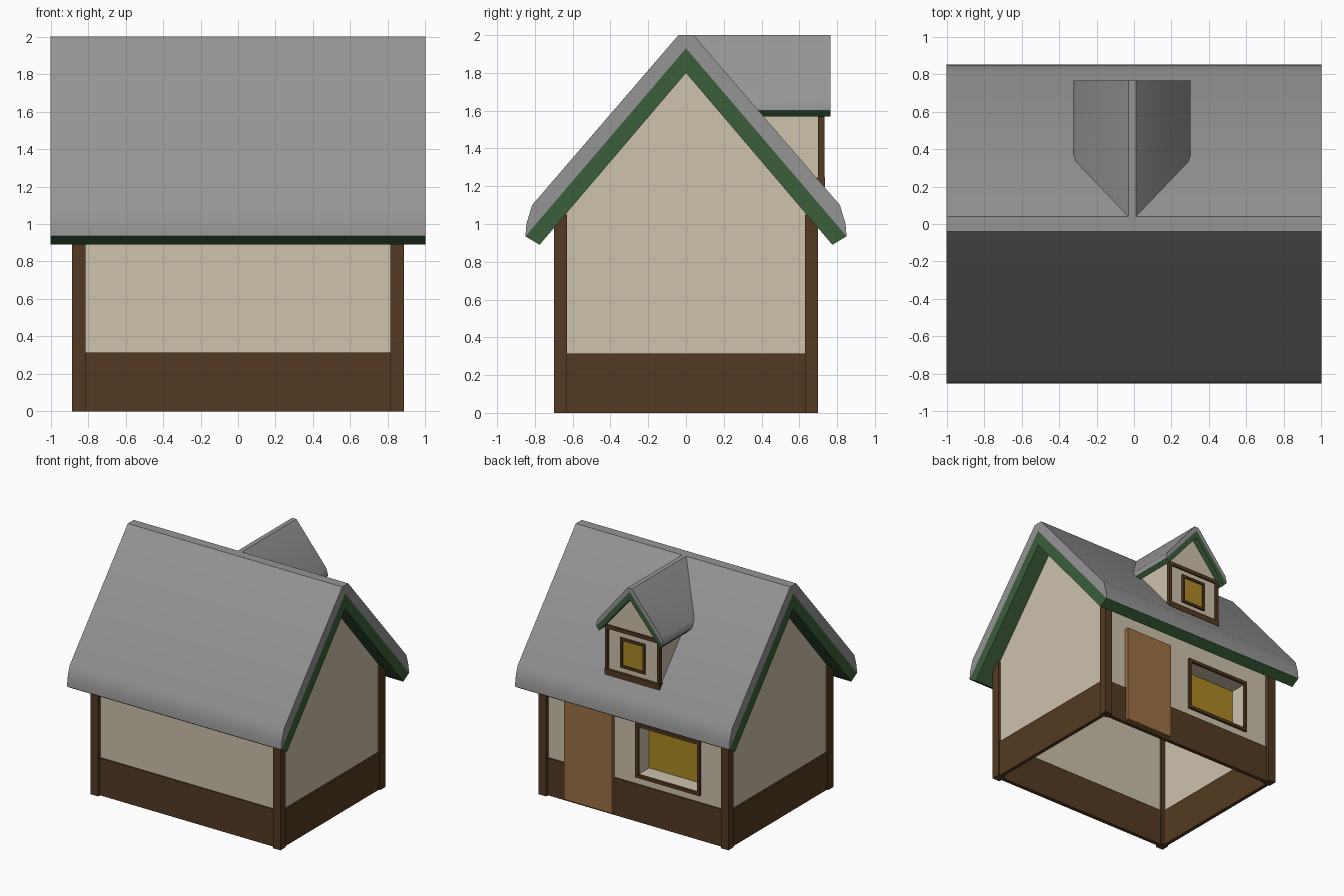
import bpy, bmesh, math

if "Cube" in bpy.data.objects:
    bpy.data.objects.remove(bpy.data.objects["Cube"])

def material(name, rgb):
    m = bpy.data.materials.new(name)
    m.diffuse_color = (*rgb, 1)
    m.use_nodes = True
    m.node_tree.nodes["Principled BSDF"].inputs["Base Color"].default_value = m.diffuse_color
    return m

GREY = material("grey roof", (0.30, 0.30, 0.30))
GREEN = material("green trim", (0.044, 0.112, 0.044))
CREAM = material("cream plaster", (0.61, 0.54, 0.415))
BROWN = material("dark brown timber", (0.088, 0.042, 0.016))
DOOR = material("light brown door", (0.33, 0.16, 0.056))
YELLOW = material("yellow glass", (0.41, 0.25, 0.018))

def loft(name, ring_a, ring_b, mat, smooth=False):
    """Closed solid between two matching rings of points."""
    bm = bmesh.new()
    a = [bm.verts.new(p) for p in ring_a]
    b = [bm.verts.new(p) for p in ring_b]
    n = len(a)
    bm.faces.new(a)
    bm.faces.new(b[::-1])
    for i in range(n):
        bm.faces.new((a[i], b[i], b[(i + 1) % n], a[(i + 1) % n]))
    bmesh.ops.recalc_face_normals(bm, faces=bm.faces)
    me = bpy.data.meshes.new(name)
    bm.to_mesh(me)
    bm.free()
    me.materials.append(mat)
    ob = bpy.data.objects.new(name, me)
    bpy.context.collection.objects.link(ob)
    if smooth:
        bpy.ops.object.select_all(action='DESELECT')
        ob.select_set(True)
        bpy.context.view_layer.objects.active = ob
        bpy.ops.object.shade_smooth_by_angle(angle=math.radians(30))
    return ob

def prism_x(name, profile, x0, x1, mat, smooth=False):
    return loft(name, [(x0, y, z) for y, z in profile], [(x1, y, z) for y, z in profile], mat, smooth)

def box(name, x0, x1, y0, y1, z0, z1, mat):
    return prism_x(name, [(y0, z0), (y1, z0), (y1, z1), (y0, z1)], x0, x1, mat)

def ring_boxes(name, x0, x1, z0, z1, w, y0, y1, mat):
    """Four boards around a rectangle, w wide, inside the given limits."""
    box(name + "_left", x0, x0 + w, y0, y1, z0, z1, mat)
    box(name + "_right", x1 - w, x1, y0, y1, z0, z1, mat)
    box(name + "_bottom", x0 + w, x1 - w, y0, y1, z0, z0 + w, mat)
    box(name + "_top", x0 + w, x1 - w, y0, y1, z1 - w, z1, mat)

def mirrored(half, tail):
    """Mirror a half outline across zero, then add the closing points."""
    return half + [(-u, z) for u, z in reversed(half) if u] + tail

# main roof: grey covering over a green slab
prism_x("roof_covering", mirrored([(0.85, 0.935), (0.845, 1.0), (0.815, 1.10), (0.04, 2.0)],
        [(0, 1.93)]), -1, 1, GREY, True)
prism_x("roof_trim", [(0.85, 0.935), (0, 1.93), (-0.85, 0.935),
        (-0.775, 0.89), (0, 1.80), (0.775, 0.89)], -1, 1, GREEN)

# gable walls, base boards and corner posts
for s, side in ((1, "right"), (-1, "left")):
    prism_x("gable_wall_" + side, [(-0.665, 0.02), (0.665, 0.02), (0.665, 1.05),
            (0, 1.83), (-0.665, 1.05)], s * 0.85, s * 0.865, CREAM)
    box("gable_base_" + side, s * 0.842, s * 0.873, -0.67, 0.67, 0, 0.315, BROWN)
    for t, end in ((1, "back"), (-1, "front")):
        box(f"post_{end}_{side}", s * 0.815, s * 0.885, t * 0.63, t * 0.70, 0, 1.05, BROWN)
for t, end in ((1, "back"), (-1, "front")):
    box("long_base_" + end, -0.86, 0.86, t * 0.642, t * 0.675, 0, 0.315, BROWN)

# front wall, and back wall built around the window opening
box("front_wall", -0.86, 0.86, -0.665, -0.65, 0.02, 1.03, CREAM)
WX0, WX1, WZ0, WZ1 = -0.59, -0.02, 0.395, 0.81
box("back_wall_right", WX1, 0.86, 0.65, 0.665, 0.02, 1.03, CREAM)
box("back_wall_left", -0.86, WX0, 0.65, 0.665, 0.02, 1.03, CREAM)
box("back_wall_below", WX0, WX1, 0.65, 0.665, 0.02, WZ0, CREAM)
box("back_wall_above", WX0, WX1, 0.65, 0.665, WZ1, 1.03, CREAM)

# deep window: frame, reveal and glass far behind
ring_boxes("window_frame", WX0 - 0.015, WX1 + 0.015, WZ0 - 0.02, WZ1 + 0.02, 0.025, 0.66, 0.685, BROWN)
ring_boxes("window_reveal", WX0 - 0.015, WX1 + 0.015, WZ0 - 0.015, WZ1 + 0.015, 0.015, 0.52, 0.66, CREAM)
box("window_glass", -0.63, 0.5, 0.512, 0.52, 0.12, 0.88, YELLOW)

# door
box("door", 0.20, 0.65, 0.655, 0.70, 0.02, 0.86, DOOR)

# dormer roof: its back end follows the slope of the main roof
CX = -0.01
def slope_y(z):
    return 0.02 + (2.0 - z) / 1.161

def dormer_loft(name, profile, mat, y=0.765, smooth=False):
    loft(name, [(CX + x, y, z) for x, z in profile],
         [(CX + x, slope_y(z), z) for x, z in profile], mat, smooth)

dormer_loft("dormer_covering", mirrored([(0.3125, 1.60), (0.3115, 1.62), (0.30, 1.66), (0.02, 2.0)],
            [(0, 1.968)]), GREY, smooth=True)
dormer_loft("dormer_trim", [(0.3125, 1.60), (0, 1.968), (-0.3125, 1.60),
            (-0.285, 1.57), (0, 1.905), (0.285, 1.57)], GREEN)

# dormer body with gable front
dormer_loft("dormer_body", mirrored([(0.247, 1.20), (0.247, 1.62), (0, 1.915)], []), CREAM, y=0.715)

# dormer timbers
for s, side in ((1, "right"), (-1, "left")):
    box("dormer_post_" + side, CX + s * 0.23, CX + s * 0.255, 0.70, 0.732, 1.20, 1.61, BROWN)
box("dormer_sill", CX - 0.257, CX + 0.257, 0.69, 0.736, 1.195, 1.245, BROWN)
box("dormer_beam", CX - 0.25, CX + 0.25, 0.70, 0.73, 1.585, 1.615, BROWN)

# dormer window
ring_boxes("dormer_window_frame", CX - 0.115, CX + 0.115, 1.29, 1.54, 0.02, 0.71, 0.732, BROWN)
box("dormer_window_glass", CX - 0.1, CX + 0.1, 0.712, 0.719, 1.305, 1.525, YELLOW)
